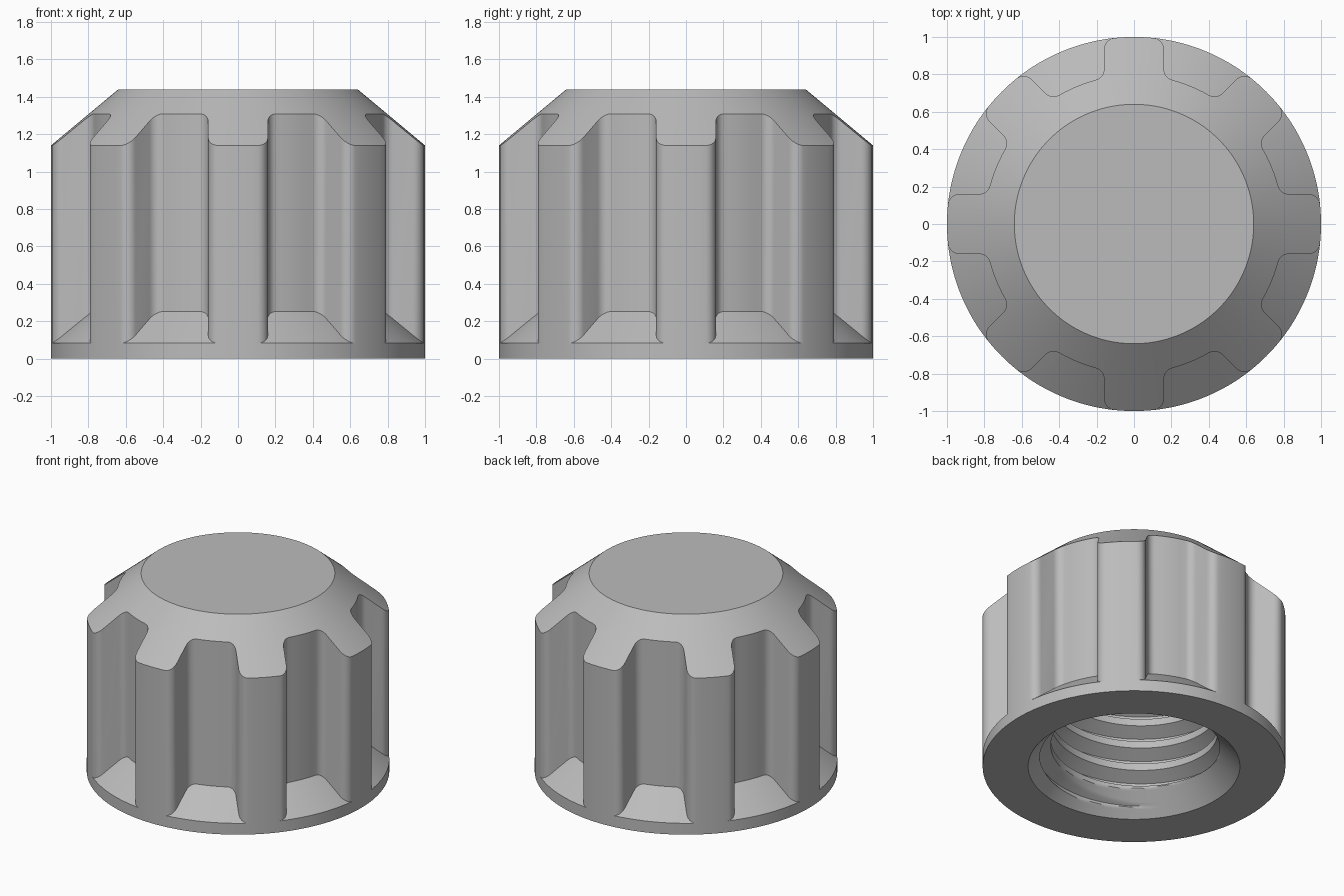
import bpy
import bmesh
from math import sin, cos, pi, sqrt, atan2, hypot

RIBS = 8
FLOOR = 0.797              # radius of the groove floors
FILLET = 0.06
RIB_HALF = 0.16            # half width of a rib
HEIGHT, SHOULDER, TOP_R, SKIRT = 1.44, 1.14, 0.64, 0.083
SLOPE = (HEIGHT - SHOULDER) / (1 - TOP_R)
MOUTH, MINOR, MAJOR = 0.70, 0.55, 0.64
PITCH, DEPTH, STEPS = 0.17, 1.15, 20

cube = bpy.data.objects.get("Cube")
if cube:
    bpy.data.objects.remove(cube, do_unlink=True)

grey = bpy.data.materials.new("plain grey")
grey.use_nodes = True
grey.diffuse_color = (0.5, 0.5, 0.5, 1)
grey.node_tree.nodes["Principled BSDF"].inputs["Base Color"].default_value = (0.5, 0.5, 0.5, 1)


def arc(cx, cy, r, a0, a1, n):
    return [(cx + r * cos(a0 + (a1 - a0) * i / n), cy + r * sin(a0 + (a1 - a0) * i / n))
            for i in range(n + 1)]


def polar_outline():
    """Angle and radius of every point around the ribbed outline."""
    v1 = RIB_HALF - FILLET
    u1 = sqrt((1 - FILLET) ** 2 - v1 ** 2)
    v2 = RIB_HALF + FILLET
    u2 = sqrt((FLOOR + FILLET) ** 2 - v2 ** 2)
    a1, a2 = atan2(v1, u1), atan2(v2, u2)
    half = arc(0, 0, 1, 0, a1, 3)                                # rib face
    half += arc(u1, v1, FILLET, a1, pi / 2, 6)[1:]               # outer corner
    half += arc(u2, v2, FILLET, 1.5 * pi, pi + a2, 6)            # inner corner
    half += arc(0, 0, FLOOR, a2, pi / RIBS, 3)[1:]               # groove floor
    half = [(atan2(y, x), hypot(x, y)) for x, y in half]
    sector = [(-a, r) for a, r in reversed(half[1:-1])] + half
    return [(a + k * 2 * pi / RIBS, r) for k in range(RIBS) for a, r in sector]


def make_object(name, bm):
    bmesh.ops.remove_doubles(bm, verts=bm.verts, dist=1e-5)
    mesh = bpy.data.meshes.new(name)
    bm.to_mesh(mesh)
    bm.free()
    mesh.materials.append(grey)
    obj = bpy.data.objects.new(name, mesh)
    bpy.context.collection.objects.link(obj)
    bpy.ops.object.select_all(action='DESELECT')
    obj.select_set(True)
    bpy.context.view_layer.objects.active = obj
    bpy.ops.object.shade_smooth_by_angle(angle=pi / 6)


def column(bm, angle, profile):
    return [bm.verts.new((r * cos(angle), r * sin(angle), z)) for r, z in profile]


outline = polar_outline()
count = len(outline)

# Ribbed cap: underside, skirt, sloped groove ends, ribs, conical shoulder
bm = bmesh.new()
cols = []
for angle, r in outline:
    rise = (1 - r) * SLOPE
    cols.append(column(bm, angle, [(MOUTH, 0), (1, 0), (1, SKIRT), (r, SKIRT + rise),
                                   (r, SHOULDER + rise), (TOP_R, HEIGHT)]))
for j in range(count):
    a, b = cols[j], cols[(j + 1) % count]
    for i in range(len(a) - 1):
        bm.faces.new((a[i], b[i], b[i + 1], a[i + 1]))
bm.faces.new([c[-1] for c in cols])
make_object("ribbed_cap", bm)


def thread_radius(t):
    """Radius across one pitch: crest, flank, root, flank."""
    if t < 0.3:
        return MINOR
    if t < 0.6:
        return MINOR + (MAJOR - MINOR) * (t - 0.3) / 0.3
    if t < 0.7:
        return MAJOR
    return MAJOR - (MAJOR - MINOR) * (t - 0.7) / 0.3


# Threaded bore: rows climb one pitch per turn, with a chamfered mouth
bm = bmesh.new()
rows = STEPS * (int(DEPTH / PITCH) + 3)
cols = []
for angle, _ in outline:
    lift = PITCH * (angle - outline[0][0]) / (2 * pi)
    profile = []
    for i in range(rows):
        z = min(max((i / STEPS - 1) * PITCH + lift, 0), DEPTH)
        r = max(thread_radius(i % STEPS / STEPS), MOUTH - z)
        if z <= 0:
            r = MOUTH
        elif z >= DEPTH:
            r = MINOR
        profile.append((r, z))
    cols.append(column(bm, angle, profile))
for j in range(count):
    a, b = cols[j], cols[(j + 1) % count]
    shift = STEPS if j == count - 1 else 0
    for i in range(rows - 1):
        low, high = min(i + shift, rows - 1), min(i + 1 + shift, rows - 1)
        quad = (a[i], a[i + 1], b[high], b[low])
        if len({tuple(round(c, 5) for c in v.co) for v in quad}) > 2 and low != high:
            bm.faces.new(quad)
bm.faces.new([c[-1] for c in reversed(cols)])
make_object("threaded_bore", bm)
